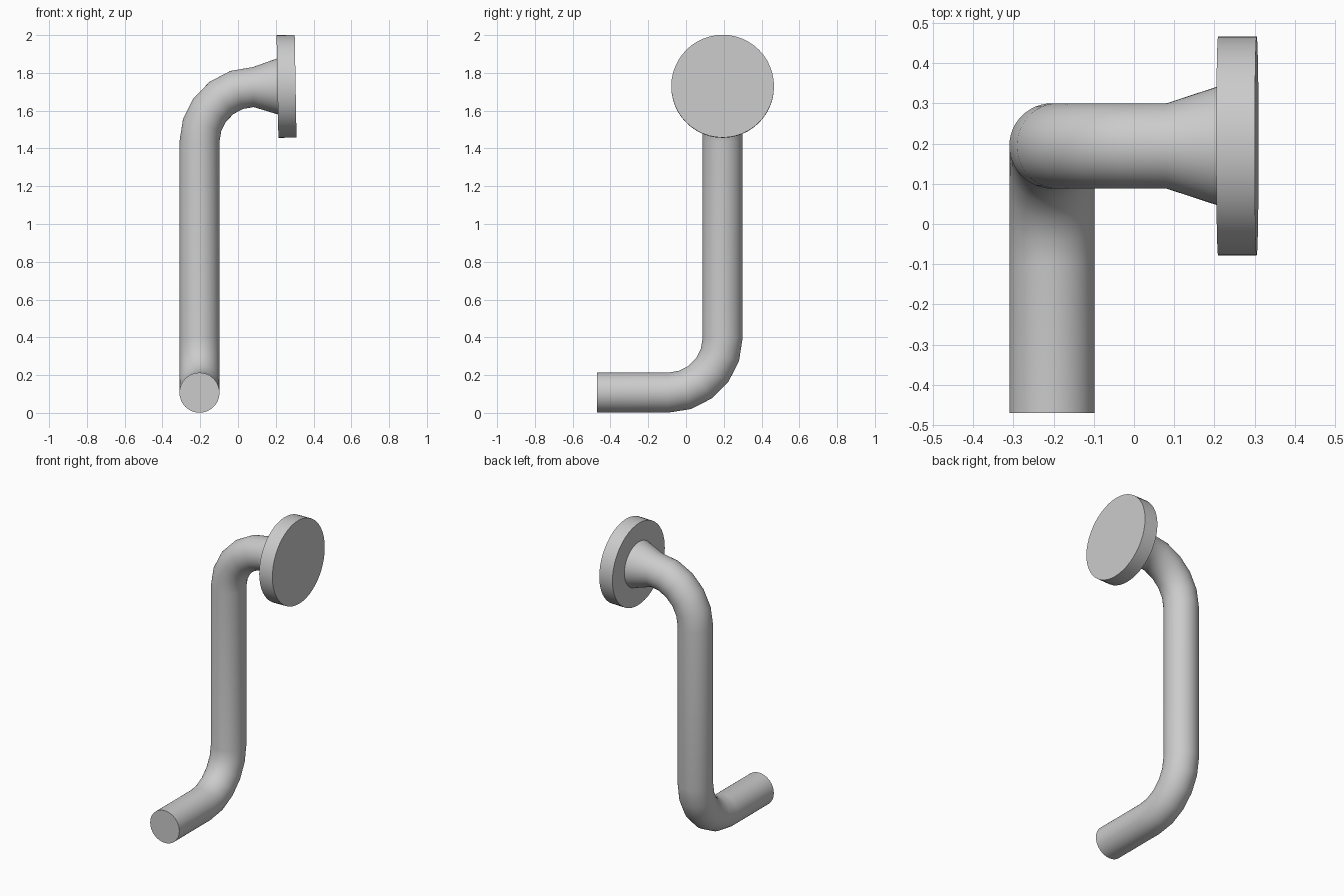
import bpy
import bmesh
from math import cos, sin, pi, radians
from mathutils import Vector

cube = bpy.data.objects.get("Cube")
if cube:
    bpy.data.objects.remove(cube, do_unlink=True)

SIDES = 48
TUBE_R = 0.106
BEND_R = 0.29
BEND_STEPS = 5
AXIS_X, AXIS_Y = -0.204, 0.194
LOW_Z, HIGH_Z = 0.107, 1.725
TILT = radians(1)

grey = bpy.data.materials.new("plain_grey")
grey.use_nodes = True
colour = (0.6, 0.6, 0.6, 1)
grey.diffuse_color = colour
grey.node_tree.nodes["Principled BSDF"].inputs["Base Color"].default_value = colour


def loft(name, stations):
    """Skin round rings given as (centre, direction, radius) and cap both ends."""
    bm = bmesh.new()
    rings = []
    heading = stations[0][1].normalized()
    side = heading.orthogonal().normalized()
    for centre, direction, radius in stations:
        direction = direction.normalized()
        side = heading.rotation_difference(direction) @ side
        heading = direction
        other = heading.cross(side)
        angles = [2 * pi * i / SIDES for i in range(SIDES)]
        rings.append([bm.verts.new(centre + radius * (side * cos(a) + other * sin(a)))
                      for a in angles])
    for low, high in zip(rings, rings[1:]):
        for i in range(SIDES):
            j = (i + 1) % SIDES
            bm.faces.new((low[i], low[j], high[j], high[i]))
    bm.faces.new(rings[0][::-1])
    bm.faces.new(rings[-1])
    bmesh.ops.recalc_face_normals(bm, faces=bm.faces)
    mesh = bpy.data.meshes.new(name)
    bm.to_mesh(mesh)
    bm.free()
    mesh.materials.append(grey)
    obj = bpy.data.objects.new(name, mesh)
    bpy.context.collection.objects.link(obj)
    bpy.ops.object.select_all(action="DESELECT")
    obj.select_set(True)
    bpy.context.view_layer.objects.active = obj
    bpy.ops.object.shade_smooth_by_angle(angle=radians(30))
    return obj


def bend(start, d0, d1, sweep):
    """Stations of an arc turning from direction d0 towards d1."""
    pivot = start + d1 * BEND_R
    result = []
    for i in range(BEND_STEPS + 1):
        a = sweep * i / BEND_STEPS
        result.append((pivot + BEND_R * (d0 * sin(a) - d1 * cos(a)),
                       d0 * cos(a) + d1 * sin(a), TUBE_R))
    return result


back, up, left = Vector((0, 1, 0)), Vector((0, 0, 1)), Vector((1, 0, 0))

# Bent tube: grip, lower bend, upright, upper bend and flared neck
grip_end = Vector((AXIS_X, -0.47, LOW_Z))
low_bend = bend(Vector((AXIS_X, AXIS_Y - BEND_R, LOW_Z)), back, up, pi / 2)
high_bend = bend(Vector((AXIS_X, AXIS_Y, HIGH_Z - BEND_R)), up, left, pi / 2 - TILT)
mount_axis = high_bend[-1][1]
flange_base = Vector((0.209, AXIS_Y, 1.728))
loft("bent_tube", [(grip_end, back, TUBE_R)] + low_bend + high_bend
     + [(flange_base, mount_axis, 0.148)])

# Round mounting disc
loft("mounting_disc", [(flange_base, mount_axis, 0.272),
                       (flange_base + mount_axis * 0.096, mount_axis, 0.272)])
